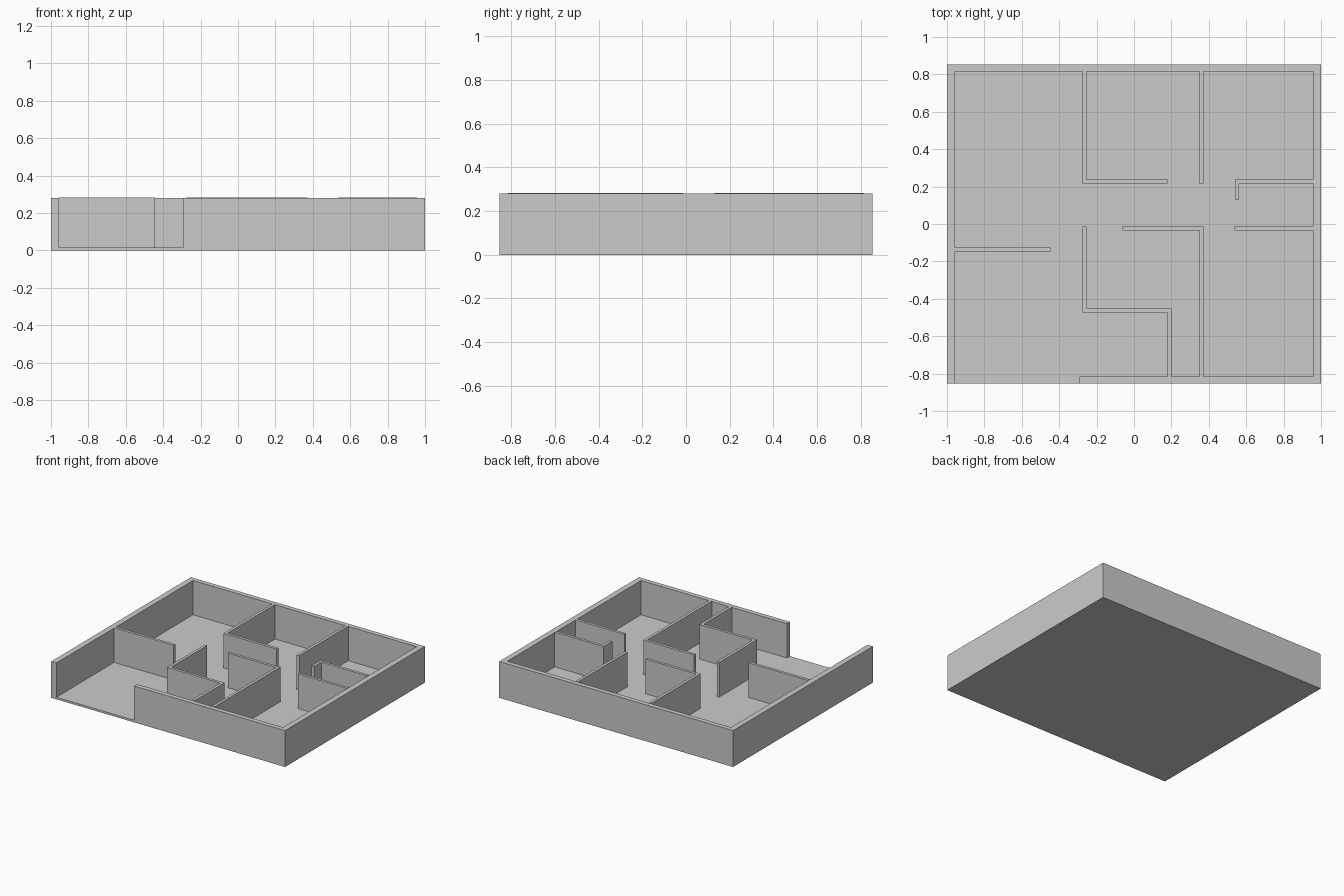
import bpy, bmesh
from mathutils import Vector

if "Cube" in bpy.data.objects:
    bpy.data.objects.remove(bpy.data.objects["Cube"])

X, Y = 1.0, 0.853          # outer half sizes
IX, IY = 0.956, 0.816      # inner faces of the outer walls
FLOOR, OUTER_TOP, INNER_TOP = 0.016, 0.281, 0.284
T = 0.022                  # partition thickness


def prism(name, outline, z0, z1):
    """Extrude a flat outline from z0 to z1."""
    bm = bmesh.new()
    face = bm.faces.new([bm.verts.new((x, y, z0)) for x, y in outline])
    ext = bmesh.ops.extrude_face_region(bm, geom=[face])
    verts = [v for v in ext["geom"] if isinstance(v, bmesh.types.BMVert)]
    bmesh.ops.translate(bm, verts=verts, vec=(0, 0, z1 - z0))
    bmesh.ops.recalc_face_normals(bm, faces=bm.faces)
    mesh = bpy.data.meshes.new(name)
    bm.to_mesh(mesh)
    bm.free()
    obj = bpy.data.objects.new(name, mesh)
    bpy.context.collection.objects.link(obj)
    return obj


def partition(name, path):
    """Thin wall along a centre line with mitred right-angle corners."""
    pts = [Vector(p) for p in path]
    dirs = [(b - a).normalized() for a, b in zip(pts, pts[1:])]
    normals = [Vector((-d.y, d.x)) for d in dirs]
    left, right = [], []
    for i, p in enumerate(pts):
        n0, n1 = normals[max(i - 1, 0)], normals[min(i, len(normals) - 1)]
        off = (n0 + n1) / (1 + n0.dot(n1)) * (T / 2)
        left.append(p + off)
        right.append(p - off)
    return prism(name, left + right[::-1], FLOOR, INNER_TOP)


# Floor slab
prism("floor", [(-X, -Y), (X, -Y), (X, Y), (-X, Y)], 0, FLOOR)

# Outer wall, open at the front left
prism("outer_wall", [(-X, -Y), (-X, Y), (X, Y), (X, -Y), (-0.291, -Y), (-0.291, -IY),
                     (IX, -IY), (IX, IY), (-IX, IY), (-IX, -Y)], FLOOR, OUTER_TOP)

# Interior partitions
west, east = -0.265, 0.361     # two main wall lines
north, south = 0.227, -0.024   # two sides of the corridor
partition("back_room_wall", [(west, IY), (west, north), (0.179, north)])
partition("back_divider", [(east, IY), (east, 0.217)])
partition("back_right_wall", [(IX, north), (0.55, north), (0.55, 0.131)])
partition("right_room_wall", [(0.537, south), (IX, south)])
partition("middle_room_wall", [(-0.061, south), (east, south), (east, -IY)])
partition("left_divider", [(-IX, -0.137), (-0.447, -0.137)])
partition("stepped_wall", [(west, -0.013), (west, -0.461), (0.189, -0.461), (0.189, -IY)])
